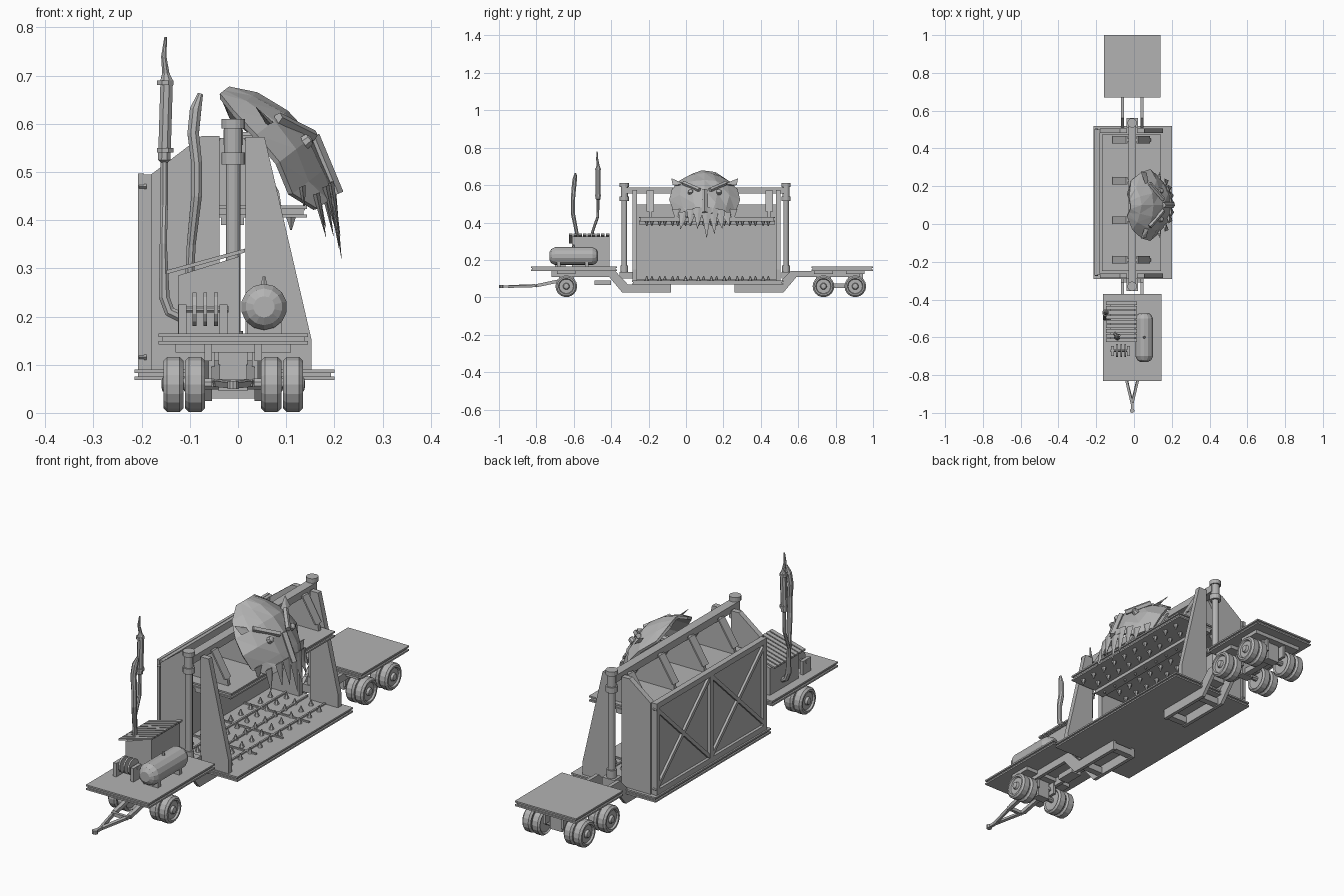
import bpy
import bmesh
import math
import random
from mathutils import Matrix, Vector

cube = bpy.data.objects.get("Cube")
if cube:
    bpy.data.objects.remove(cube, do_unlink=True)

random.seed(4)
MID = -.01                      # centre line of the vehicle
BED, DECK = .09, .165           # top heights of the low bed and end decks
FRONT, BACK = -.27, .5          # ends of the press chamber

steel = bpy.data.materials.new("plain_steel_grey")
steel.use_nodes = True
grey = (.45, .45, .45, 1)
steel.diffuse_color = grey
steel.node_tree.nodes["Principled BSDF"].inputs["Base Color"].default_value = grey


def finish(name, bm):
    bmesh.ops.recalc_face_normals(bm, faces=bm.faces)
    mesh = bpy.data.meshes.new(name)
    bm.to_mesh(mesh)
    bm.free()
    mesh.materials.append(steel)
    obj = bpy.data.objects.new(name, mesh)
    bpy.context.collection.objects.link(obj)
    return obj


def box(name, xs, ys, zs):
    bm = bmesh.new()
    bmesh.ops.create_cube(bm, size=1)
    for v in bm.verts:
        v.co = [(a + b) / 2 + (b - a) * c for (a, b), c in zip((xs, ys, zs), v.co)]
    return finish(name, bm)


def skin(name, rings):
    bm = bmesh.new()
    loops = [[bm.verts.new(p) for p in ring] for ring in rings]
    n = len(loops[0])
    for a, b in zip(loops, loops[1:]):
        for i in range(n):
            j = (i + 1) % n
            bm.faces.new((a[i], a[j], b[j], b[i]))
    bm.faces.new(loops[0])
    bm.faces.new(loops[-1])
    return finish(name, bm)


def prism_y(name, outline, y0, y1):
    return skin(name, [[(x, y, z) for x, z in outline] for y in (y0, y1)])


def prism_x(name, outline, x0, x1):
    return skin(name, [[(x, y, z) for y, z in outline] for x in (x0, x1)])


def ring(center, direction, radius, sides):
    turn = Vector((0, 0, 1)).rotation_difference(direction)
    angles = [math.tau * (i + .5) / sides for i in range(sides)]
    return [Vector(center) + turn @ Vector((math.cos(a), math.sin(a), 0)) * radius for a in angles]


def lathe(name, base, axis, profile, sides=16):
    axis = Vector(axis)
    return skin(name, [ring(Vector(base) + axis * t, axis, r, sides) for r, t in profile])


def pipe(name, points, radii, sides=8):
    pts = [Vector(p) for p in points]
    last = len(pts) - 1
    return skin(name, [ring(p, (pts[min(i + 1, last)] - pts[max(i - 1, 0)]).normalized(), r, sides)
                       for i, (p, r) in enumerate(zip(pts, radii))])


def bar(name, p, q, radius=.01, sides=4):
    return pipe(name, (p, q), (radius, radius), sides)


def flanged_deck(name, xs, ys, z0, z1):
    # two plates with a recessed web between them
    lip = .007
    box(name + "_top", xs, ys, (z1 - lip, z1))
    box(name + "_bottom", xs, ys, (z0, z0 + lip))
    box(name + "_web", (xs[0] + lip, xs[1] - lip), (ys[0] + lip, ys[1] - lip), (z0 + lip, z1 - lip))


def studs(name, z, height):
    bm = bmesh.new()
    for i in range(5):
        for j in range(10):
            y = FRONT + .06 + (BACK - FRONT - .12) * (j + i % 2 * .4) / 9.4
            flip = Matrix.Diagonal((1, 1, math.copysign(1, height), 1))
            bmesh.ops.create_cone(bm, cap_ends=True, segments=6, radius1=.011, radius2=.002, depth=abs(height),
                                  matrix=Matrix.Translation((-.13 + .06 * i, y, z + height / 2)) @ flip)
    return finish(name, bm)


# Low bed and spiked chamber floor
flanged_deck("bed", (-.215, .2), (-.29, .52), .068, BED)
for x in (-.1, MID, .09):
    box("floor_long_strip", (x - .004, x + .004), (FRONT, BACK), (BED, BED + .006))
for y in (-.07, .115, .3):
    box("floor_cross_strip", (-.18, .14), (y - .004, y + .004), (BED, BED + .006))
studs("floor_spikes", BED, .025)

# Closed side wall with crossed braces
box("side_wall", (-.195, -.18), (FRONT, BACK), (BED, .495))
for y in (FRONT + .01, .115, BACK - .01):
    box("wall_upright", (-.208, -.195), (y - .012, y + .012), (BED, .497))
for z in (BED + .012, .485):
    box("wall_rail", (-.208, -.195), (FRONT, BACK), (z - .012, z + .012))
for a, b in ((FRONT, .115), (.115, BACK)):
    for y0, y1 in ((a, b), (b, a)):
        bar("wall_diagonal", (-.198, y0, BED + .02), (-.198, y1, .475), .011)

# End panels either side of the guide posts
inner = [(-.18, BED), (-.038, BED), (-.038, .575), (-.075, .575), (-.18, .495)]
outer = [(.016, BED), (.153, BED), (.153, .15), (.055, .573), (.016, .573)]
for y in (FRONT - .015, BACK - .018):
    prism_y("end_panel_inner", inner, y, y + .024)
    prism_y("end_panel_outer", outer, y, y + .024)

# Guide posts with collars, and the top beam
box("top_beam", (-.03, .01), (-.33, .535), (.556, .588))
for y in (-.33, .535):
    box("post_foot", (-.04, .02), (y - .025, y + .045 if y < 0 else y + .025), (.1, .135))
    lathe("guide_post", (MID, y, 0), (0, 0, 1),
          [(.021, .13), (.021, .17), (.015, .17), (.015, .515), (.025, .515), (.025, .54),
           (.019, .54), (.019, .59), (.025, .59), (.025, .61)])

# Press plate with spikes and the four gussets that hang it
flanged_deck("press_plate", (-.17, .143), (-.25, .475), .405, .43)
studs("press_spikes", .405, -.025)
box("press_keel", (-.035, .012), (-.25, .475), (.39, .405))
gusset = [(-.11, .43), (.09, .43), (.085, .46), (.02, .57), (-.035, .57), (-.105, .46)]
for y in (-.19, .02, .23, .445):
    prism_y("gusset_web", gusset, y - .008, y + .008)
    for a, b in ((2, 3), (5, 4)):
        (x0, z0), (x1, z1) = gusset[a], gusset[b]
        prism_y("gusset_flange", [(x0, z0), (x1, z1), (x1 - .008, z1), (x0 - .008, z0)], y - .02, y + .02)

# Curved beast mask: faceted shell with bearded lower edge
FACE = .1
rows = [(-.015, .68, .06, .03), (.04, .665, .13, .08), (.1, .625, .175, .09),
        (.15, .57, .19, .1), (.185, .51, .165, .11), (.2, .45, .11, .05)]
cols = (-1, -.7, -.35, 0, .35, .7, 1)


def mask_point(row, t, lift=0):
    x, z, width, sink = row
    depth = sink * t * t - lift
    return Vector((x - .65 * depth, FACE + t * width, z - .5 * depth))


bm = bmesh.new()
grid = [[bm.verts.new(mask_point(r, t, random.uniform(-.008, .008))) for t in cols] for r in rows]
for a, b in zip(grid, grid[1:]):
    for i in range(len(cols) - 1):
        bm.faces.new((a[i], a[i + 1], b[i + 1]))
        bm.faces.new((a[i], b[i + 1], b[i]))
shell = finish("mask_shell", bm)
shell.modifiers.new("thickness", "SOLIDIFY").thickness = .012


def fang(name, base, tip, width):
    # flattened pointed plate
    base, tip = Vector(base), Vector(tip)
    side = Vector((0, width, 0))
    thick = Vector((.007, 0, .003))
    return skin(name, [[base - side, base - thick, base + side, base + thick],
                       [tip + d * .05 for d in (-side, -thick, side, thick)]])


for t, drop in ((-1, .06), (-.62, .06), (-.3, .08), (.08, .13), (.4, .105), (.72, .07), (1, .04)):
    root = mask_point(rows[-1], t) + Vector((-.005, 0, .03))
    fang("beard_spike", root, root + Vector((.02, t * .02, -drop - .03)), .03)
for side in (-1, 1):
    cheek = mask_point(rows[4], side * .85)
    fang("cheek_spike", cheek, cheek + Vector((.005, side * .015, -.05)), .035)
    ear = mask_point(rows[2], side * .75)
    fang("ear_crest", ear, ear + Vector((-.03, side * .045, .035)), .04)
    inside, outside = mask_point(rows[3], side * .15, .012), mask_point(rows[2], side * .65, .012)
    bar("brow_ridge", inside, outside, .012, 5)
    eye = mask_point(rows[3], side * .4, .004)
    lathe("eye", eye, (.8, 0, .6), [(.016, -.01), (.013, .008), (.004, .012)], 8)
bar("nose_ridge", mask_point(rows[3], 0, .006), mask_point(rows[5], 0, .006), .016, 5)
bar("mask_bracket", (MID, FACE, .57), (.08, FACE, .57), .014, 8)

# End decks and gooseneck rails
flanged_deck("front_deck", (-.165, .145), (-.83, -.37), .142, DECK)
flanged_deck("rear_deck", (-.16, .14), (.67, 1), .142, DECK)
neck = [(.26, .025), (.52, .025), (.59, .108), (.93, .108), (.93, .142), (.56, .142), (.49, .068), (.26, .068)]
for side in (-1, 1):
    x = MID + side * .052
    prism_x("rear_gooseneck", neck, x - .008, x + .008)
    prism_x("front_gooseneck", [(.18 - y if y < .6 else -.72, z) for y, z in neck], x - .008, x + .008)
for y in (.26, .47, -.11, -.31):
    box("neck_crossmember", (-.07, .05), (y, y + .03), (.03, .06))
for y in (-.64, .735, .905):
    box("deck_bolster", (-.13, .11), (y - .05, y + .05), (.125, .142))
box("hitch_block", (-.035, .015), (-.49, -.4), (.065, .09))

# Axles with dual wheels
tyre = [(.01, .006), (.044, .006), (.05, 0), (.058, .008), (.058, .034),
        (.05, .042), (.042, .042), (.038, .034), (.018, .034), (.014, .044), (.006, .046)]
for y in (-.64, .735, .905):
    bar("axle", (-.13, y, .06), (.11, y, .06), .012, 8)
    box("axle_block", (-.04, .02), (y - .02, y + .02), (.045, .125))
    for side in (-1, 1):
        box("spring_hanger", (MID + side * .045 - .006, MID + side * .045 + .006), (y - .04, y + .04), (.07, .125))
        for offset in (.058, .103):
            lathe("wheel", (MID + side * offset, y, .059), (side, 0, 0), tyre, 18)
box("rear_bogie_beam", (-.025, .005), (.735, .905), (.05, .075))

# Tow bar
for side in (-1, 1):
    x = MID + side * .036
    bar("tow_arm", (MID, -.95, .058), (x, -.8, .062), .009)
    bar("tow_arm_rear", (x, -.8, .062), (x, -.62, .1), .012)
bar("tow_shaft", (MID, -.985, .058), (MID, -.92, .058), .009)
lathe("tow_eye", (MID, -.988, .05), (0, 0, 1), [(.012, 0), (.012, .016)], 10)
box("tow_crossbar", (-.05, .03), (-.82, -.806), (.055, .07))

# Pressure tank on saddles
lathe("tank", (.054, -.73, .22), (0, 1, 0),
      [(.022, 0), (.038, .01), (.048, .03), (.048, .23), (.038, .25), (.022, .26)], 14)
for y in (-.68, -.53):
    box("tank_saddle", (.02, .09), (y - .01, y + .01), (DECK, .19))
lathe("tank_valve", (.054, -.6, .265), (0, 0, 1), [(.007, 0), (.004, .018)], 6)

# Engine house with slatted sloping roof
prism_y("engine_house", [(-.125, DECK), (.003, DECK), (.003, .325), (-.125, .285)], -.61, -.41)
slope = [(-.148, .288), (.015, .333), (.015, .341), (-.148, .296)]
for i in range(9):
    y = -.625 + i * .0245
    prism_y("roof_slat", slope, y, y + .019)
for x in (-.115, -.03):
    box("pulley_stand", (x - .008, x + .008), (-.7, -.645), (DECK, .225))
bar("pulley_shaft", (-.125, -.67, .215), (-.02, -.67, .215), .007, 8)
for x in (-.09, -.068, -.046):
    lathe("pulley", (x - .004, -.67, .215), (1, 0, 0), [(.036, 0), (.036, .008)], 12)

# Exhaust stacks
pipe("tall_exhaust", [(-.12, -.5, .2), (-.142, -.5, .21), (-.153, -.5, .24), (-.155, -.5, .35), (-.153, -.472, .43),
                      (-.153, -.47, .52), (-.153, -.47, .525), (-.148, -.47, .69), (-.15, -.47, .705),
                      (-.154, -.475, .74), (-.15, -.475, .78)],
     [.012, .012, .012, .008, .008, .008, .014, .014, .008, .006, .003])
for z in (.54, .68):
    lathe("exhaust_clamp", (-.151, -.47, z), (0, 0, 1), [(.018, 0), (.018, .01)], 8)
pipe("short_exhaust", [(-.1, -.58, .29), (-.097, -.585, .35), (-.086, -.605, .45), (-.086, -.605, .52),
                       (-.093, -.6, .58), (-.088, -.595, .63), (-.078, -.59, .662)],
     [.01, .01, .012, .012, .013, .013, .006])
